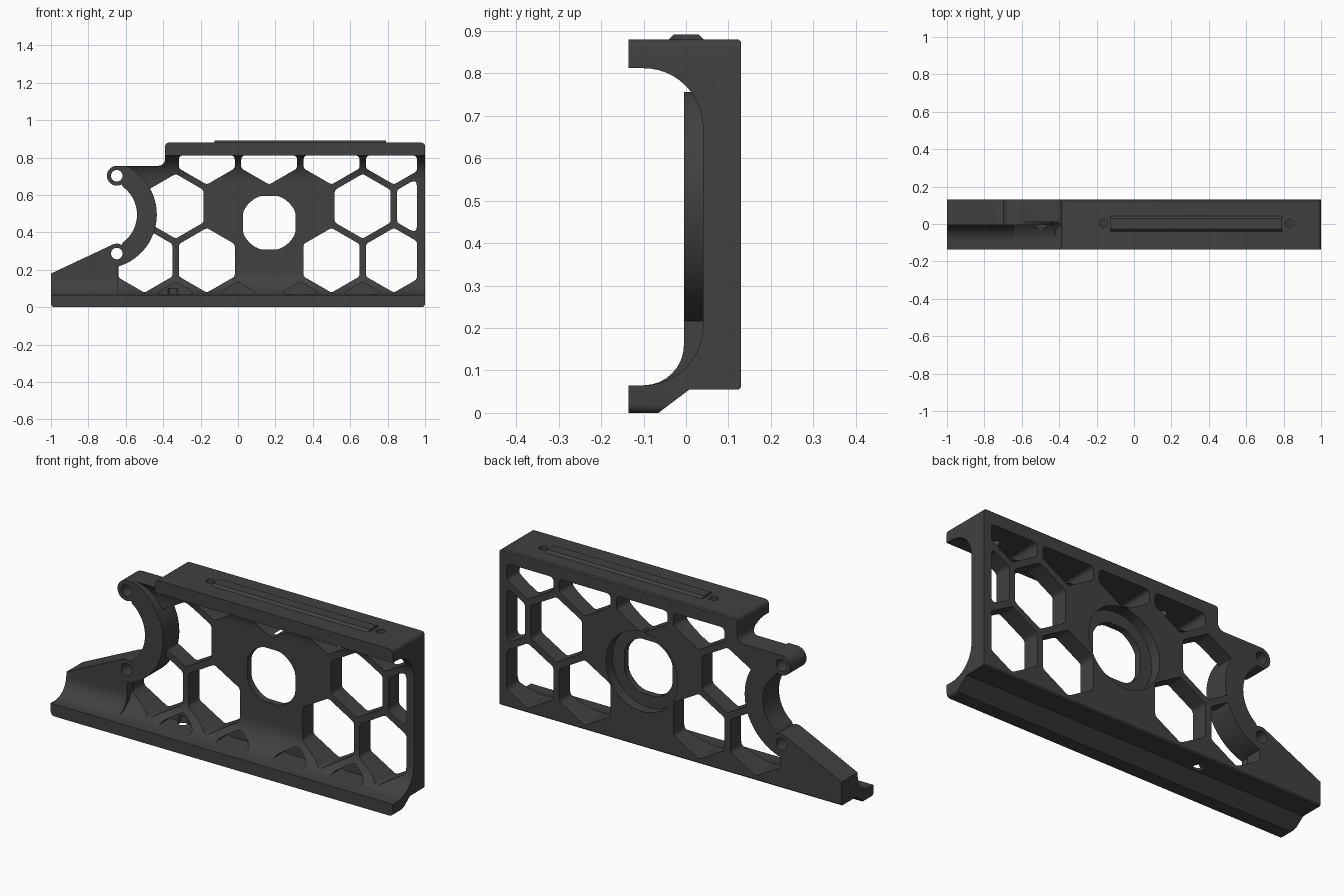
import bpy, bmesh, math
from mathutils import Vector

if "Cube" in bpy.data.objects:
    bpy.data.objects.remove(bpy.data.objects["Cube"])

dark = bpy.data.materials.new("dark_grey")
dark.diffuse_color = (0.052, 0.052, 0.052, 1)
dark.use_nodes = True
dark.node_tree.nodes["Principled BSDF"].inputs["Base Color"].default_value = dark.diffuse_color


def arc(cx, cy, r, a0, a1, n=12):
    """Points on an arc, angles in degrees."""
    angles = [math.radians(a0 + (a1 - a0) * i / n) for i in range(n + 1)]
    return [(cx + r * math.cos(a), cy + r * math.sin(a)) for a in angles]


def circle(cx, cy, r, n=48):
    return arc(cx, cy, r, 0, 360, n)[:-1]


def rounded(pts, r, n=4):
    """Round every corner of a convex outline."""
    out = []
    for i, p in enumerate(pts):
        p, a, b = Vector(p), Vector(pts[i - 1]), Vector(pts[(i + 1) % len(pts)])
        da, db = (a - p), (b - p)
        half = da.angle(db) / 2
        cut = min(r / math.tan(half), da.length * 0.45, db.length * 0.45)
        s, e = p + da.normalized() * cut, p + db.normalized() * cut
        for k in range(n + 1):
            t = k / n
            out.append(tuple(s * (1 - t) ** 2 + p * 2 * t * (1 - t) + e * t * t))
    return out


def clip(pts, axis, limit, sign):
    """Keep the side of an outline where sign * (value - limit) <= 0."""
    out = []
    for i, b in enumerate(pts):
        a = pts[i - 1]
        da, db = sign * (a[axis] - limit), sign * (b[axis] - limit)
        if da * db < 0:
            out.append(tuple(Vector(a).lerp(Vector(b), da / (da - db))))
        if db <= 0:
            out.append(b)
    return out


def prisms(name, outlines, axis, lo, hi):
    """Extrude outlines along X (y,z), Y (x,z) or Z (x,y)."""
    place = {"X": lambda u, v, d: (d, u, v), "Y": lambda u, v, d: (u, d, v),
             "Z": lambda u, v, d: (u, v, d)}[axis]
    bm = bmesh.new()
    for pts in outlines:
        rings = [[bm.verts.new(place(u, v, d)) for u, v in pts] for d in (lo, hi)]
        bm.faces.new(rings[0])
        bm.faces.new(rings[1][::-1])
        for i in range(len(pts)):
            j = (i + 1) % len(pts)
            bm.faces.new((rings[0][i], rings[1][i], rings[1][j], rings[0][j]))
    bmesh.ops.recalc_face_normals(bm, faces=bm.faces)
    me = bpy.data.meshes.new(name)
    bm.to_mesh(me)
    bm.free()
    me.materials.append(dark)
    ob = bpy.data.objects.new(name, me)
    bpy.context.collection.objects.link(ob)
    return ob


def boolean(ob, other, op, keep=False):
    mod = ob.modifiers.new("bool", "BOOLEAN")
    mod.operation, mod.object, mod.solver = op, other, "EXACT"
    bpy.context.view_layer.objects.active = ob
    bpy.ops.object.modifier_apply(modifier=mod.name)
    if not keep:
        bpy.data.objects.remove(other)


# Side silhouette of the whole bracket, with the curved clamp on the left
RX, RZ = -0.724, 0.495
KX, KLOW, KHIGH, KR = -0.648, 0.287, 0.703, 0.053
silhouette = (
    arc(-0.98, 0.02, 0.02, 180, 270, 4) + arc(0.98, 0.02, 0.02, 270, 360, 4)
    + arc(0.98, 0.86, 0.02, 0, 90, 4) + arc(-0.37, 0.86, 0.02, 90, 180, 4)
    + arc(-0.425, 0.791, 0.035, 0, -90, 5)
    + arc(KX, KHIGH, KR, 90, 300, 16)
    + arc(RX, RZ, 0.184, 54, -54, 24)
    + arc(KX, KLOW, KR, 60, 113, 5) + [(-1, 0.18)])
outline = prisms("outline_cutter", [silhouette], "Y", -0.3, 0.3)

# C-shaped channel: lower lip, back wall and top flange
channel = ([(-0.135, 0), (-0.065, 0), (0.008, 0.055), (0.124, 0.055), (0.13, 0.061),
            (0.13, 0.874), (0.124, 0.88), (-0.135, 0.88), (-0.135, 0.812)]
           + arc(-0.1, 0.672, 0.14, 90, 0) + arc(-0.1, 0.205, 0.14, 0, -90)
           + [(-0.135, 0.065)])
body = prisms("bracket_body", [channel], "X", -1.1, 1.1)
boolean(body, outline, "INTERSECT", keep=True)

# Honeycomb windows
S, R = 1 / 3, 0.173


def cell(cx, cz):
    pts = [(cx + R * math.cos(math.radians(a)), cz + R * math.sin(math.radians(a)))
           for a in range(30, 390, 60)]
    for axis, limit, sign in ((0, 0.957, 1), (0, -0.64, -1), (1, 0.812, 1), (1, 0.067, -1)):
        pts = clip(pts, axis, limit, sign)
    return rounded(pts, 0.025)


rows = [(0.829, (-0.5, 0.5, 1.5, 2.5)), (0.54, (-1, 2, 3)), (0.251, (-1.5, -0.5, 1.5, 2.5))]
windows = prisms("window_cutter", [cell(k * S, z) for z, ks in rows for k in ks], "Y", -0.3, 0.3)
clamp_disc = prisms("clamp_disc", [circle(RX, RZ, 0.29, 72)], "Y", -0.5, 0.5)
boolean(windows, clamp_disc, "DIFFERENCE")
boolean(body, windows, "DIFFERENCE")

# Shallow half cells in the lower fillet
pockets = prisms("pocket_cutter", [cell(k * S, -0.037) for k in (-1, 0, 1, 2)], "Y", -0.3, 0.045)
boolean(body, pockets, "DIFFERENCE")

# Thick curved clamp and thick lower left block
clamp = prisms("clamp", [circle(RX, RZ, 0.29, 72)], "Y", -0.005, 0.11)
block_profile = ([(0.1, 0.07), (0.1, 0.4), (-0.005, 0.4)]
                 + arc(-0.1, 0.16, 0.095, 0, -90, 8) + [(-0.1, 0.05), (0.0, 0.06)])
block = prisms("left_block", [block_profile], "X", -1.1, -0.645)
boolean(clamp, block, "UNION")
boolean(clamp, outline, "INTERSECT")
boolean(body, clamp, "UNION")

# Clamp screw holes
screws = prisms("screw_cutter", [circle(KX, z, 0.031, 24) for z in (KLOW, KHIGH)], "Y", -0.3, 0.3)
boolean(body, screws, "DIFFERENCE")

# Central port with flattened sides and a wide recess behind it
port = [(0.167 + max(-0.14, min(0.14, x)), 0.452 + max(-0.143, min(0.143, z)))
        for x, z in circle(0, 0, 0.15)]
boolean(body, prisms("port_cutter", [port], "Y", -0.3, 0.3), "DIFFERENCE")
boolean(body, prisms("recess_cutter", [circle(0.167, 0.452, 0.21, 64)], "Y", 0.075, 0.3), "DIFFERENCE")

# Flange holes and one hole underneath
pins = prisms("pin_cutter", [circle(x, 0.005, 0.022, 24) for x in (-0.165, 0.83)], "Z", 0.8, 1.0)
boolean(body, pins, "DIFFERENCE")
boolean(body, prisms("base_cutter", [circle(-0.35, 0.04, 0.026, 24)], "Z", -0.1, 0.1), "DIFFERENCE")

# Raised rail on the flange
rail = prisms("top_rail", [[(-0.04, 0.875), (0.042, 0.875), (0.042, 0.88),
                            (0.03, 0.892), (-0.028, 0.892), (-0.04, 0.88)]], "X", -0.125, 0.79)

# Smooth curved walls, keep edges crisp
for ob in (body, rail):
    bpy.ops.object.select_all(action="DESELECT")
    ob.select_set(True)
    bpy.context.view_layer.objects.active = ob
    bpy.ops.object.shade_smooth_by_angle(angle=math.radians(30))
